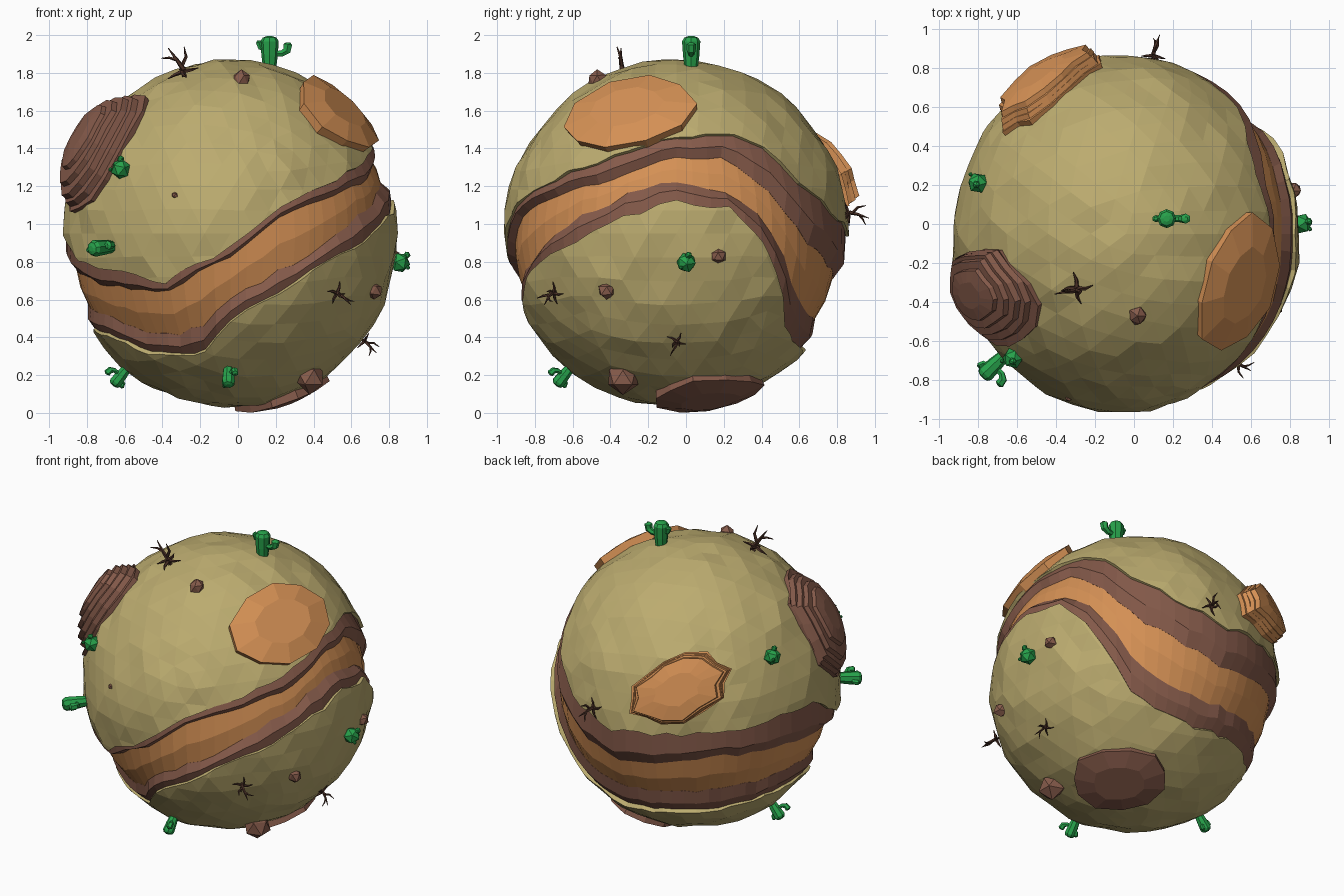
import bpy, bmesh, random
from math import sin, cos, radians, pi
from mathutils import Vector, Matrix

if "Cube" in bpy.data.objects:
    bpy.data.objects.remove(bpy.data.objects["Cube"])

random.seed(7)
C = Vector((-0.04, -0.05, 0.95))      # globe centre
S = Vector((0.885, 0.91, 0.915))      # globe radii


def material(name, rgb):
    m = bpy.data.materials.new(name)
    m.diffuse_color = (*rgb, 1)
    m.use_nodes = True
    m.node_tree.nodes["Principled BSDF"].inputs["Base Color"].default_value = m.diffuse_color
    return m


TAN = material("sand", (0.50, 0.41, 0.16))
BROWN = material("brown_rock", (0.24, 0.105, 0.07))
ORANGE = material("orange_rock", (0.66, 0.28, 0.09))
GREEN = material("cactus_green", (0.02, 0.36, 0.07))
WOOD = material("dry_wood", (0.07, 0.03, 0.02))


def finish(bm, name, mat):
    bmesh.ops.recalc_face_normals(bm, faces=bm.faces)
    me = bpy.data.meshes.new(name)
    bm.to_mesh(me)
    bm.free()
    if mat:
        me.materials.append(mat)
    ob = bpy.data.objects.new(name, me)
    bpy.context.scene.collection.objects.link(ob)
    return ob


def on_globe(d, r=1.0):
    d = d.normalized()
    return C + Vector((d.x * S.x, d.y * S.y, d.z * S.z)) * r


def frame(n):
    n = n.normalized()
    u = Vector((0, 0, 1)).cross(n).normalized()
    return u, n.cross(u), n


def loft(bm, rings, close=False):
    k = len(rings[0])
    pairs = list(zip(rings, rings[1:])) + ([(rings[-1], rings[0])] if close else [])
    for a, b in pairs:
        for i in range(k):
            bm.faces.new((a[i], a[(i + 1) % k], b[(i + 1) % k], b[i]))


# Canyon course: azimuth from front, then latitudes of the upper rim,
# floor top, floor bottom and lower rim
COURSE = [(-90, 5, -12, -26, -34), (-80, -1, -14, -27, -34), (-65, -10, -17, -30, -36),
          (-45, -12, -19, -36, -43), (-25, -17, -21, -39, -46), (-12, -10, -14, -34, -43),
          (0, -5, -8, -24, -31), (15, 7, 3, -15, -22), (30, 15, 11, -7, -13),
          (50, 21, 15, 4, -4), (70, 28, 21, 13, 5), (90, 34, 28, 19, 11),
          (110, 36, 28, 15, 8), (125, 31, 16, 2, -10), (140, 16, -1, -21, -35),
          (160, 5, -11, -31, -42), (180, 0, -16, -32, -43), (225, 3, -10, -29, -40),
          (270, 5, -12, -26, -34)]


def course(az):
    for a, b in zip(COURSE, COURSE[1:]):
        if a[0] <= az <= b[0]:
            t = (az - a[0]) / (b[0] - a[0])
            return [p + (q - p) * t for p, q in zip(a[1:], b[1:])]


STEPS = [(az, [v + random.uniform(-1, 1) for v in course(az)]) for az in range(-90, 270, 6)]


def canyon_ring(name, profile, mat):
    bm = bmesh.new()
    rings = []
    for az, row in STEPS:
        a = radians(az)
        rings.append([bm.verts.new(on_globe(Vector((sin(a) * cos(radians(l)), -cos(a) * cos(radians(l)),
                                                    sin(radians(l)))), r)) for l, r in profile(*row)])
    loft(bm, rings, True)
    return finish(bm, name, mat)


# Globe with the canyon cut out
bm = bmesh.new()
bmesh.ops.create_icosphere(bm, subdivisions=4, radius=1)
for v in bm.verts:
    v.co = on_globe(v.co, 1.005 + random.uniform(-0.012, 0.012))
globe = finish(bm, "globe", TAN)
cutter = canyon_ring("canyon_cutter", lambda a, b, c, d: [(a, 0.8), (a, 1.1), ((a + d) / 2, 1.12), (d, 1.1), (d, 0.8)], None)
cutter.hide_render = True
mod = globe.modifiers.new("canyon", "BOOLEAN")
mod.operation = "DIFFERENCE"
mod.solver = "EXACT"
mod.object = cutter
cut = bpy.data.meshes.new_from_object(globe.evaluated_get(bpy.context.evaluated_depsgraph_get()))
globe.modifiers.clear()
globe.data = cut
bpy.data.objects.remove(cutter)

# Canyon floor and the two ledges
canyon_ring("canyon_floor", lambda a, b, c, d: [(b + 1, 0.78), (b + 1, 0.945), ((b + c) / 2, 0.95),
                                               (c - 1, 0.945), (c - 1, 0.78)], ORANGE)
canyon_ring("upper_ledge", lambda a, b, c, d: [(a + 1, 0.79), (a + 1, 0.985), (a * .4 + b * .6, 0.99),
                                               (b, 0.945), (b, 0.79)], BROWN)
canyon_ring("lower_ledge", lambda a, b, c, d: [(d - 1, 0.79), (d - 1, 0.98), (d * .5 + c * .5, 0.985),
                                               (c, 0.945), (c, 0.79)], BROWN)


def mesa(name, n, half, turn, layers, mat, sides=11, rough=0.08):
    """Stacked slabs hugging the globe: layers are (scale, bottom r, top r, shift u, shift v)."""
    u, v, n = frame(Vector(n))
    rot = radians(turn)
    bm = bmesh.new()
    wob = [1 + random.uniform(-rough, rough) for _ in range(sides)]
    rings = []

    def ring(k, r, su, sv):
        pts = []
        for i in range(sides):
            t = 2 * pi * i / sides
            x, y = half[0] * cos(t) * k * wob[i], half[1] * sin(t) * k * wob[i]
            p = n + u * (x * cos(rot) - y * sin(rot) + su) + v * (x * sin(rot) + y * cos(rot) + sv)
            pts.append(bm.verts.new(on_globe(p, r)))
        return pts

    for k, r0, r1, su, sv in layers:
        wob = [w * (1 + random.uniform(-0.03, 0.03)) for w in wob]
        rings += [ring(k, r0, su, sv), ring(k * 0.95, r1, su, sv)]
    k, r0, r1, su, sv = layers[-1]
    rings.append(ring(k * 0.5, r1 + 0.006, su, sv))
    loft(bm, rings)
    bm.faces.new(rings[-1])
    bm.faces.new(rings[0])
    finish(bm, name, mat)


mesa("orange_plateau", (0.58, -0.25, 0.62), (0.43, 0.31), 14, [(1, 0.9, 1.055, 0, 0)], ORANGE, 10)
mesa("brown_mesa", (-0.67, -0.31, 0.42), (0.33, 0.42), -8,
     [(1, 0.9, 1.03, 0, 0), (0.87, 1.02, 1.055, -0.03, 0), (0.76, 1.05, 1.085, -0.05, 0),
      (0.62, 1.08, 1.11, -0.06, 0.01), (0.45, 1.105, 1.13, -0.06, 0.02)], BROWN, 15, 0.1)
mesa("back_mesa", (-0.38, 0.70, 0.30), (0.40, 0.22), 22,
     [(1, 0.9, 1.03, 0, 0), (0.92, 1.03, 1.055, 0, 0), (0.86, 1.055, 1.08, 0, 0),
      (0.78, 1.08, 1.11, 0, 0)], ORANGE, 15, 0.12)
mesa("bottom_plateau", (0.26, 0.17, -0.84), (0.37, 0.29), 0, [(1, 0.9, 1.045, 0, 0)], BROWN, 11)

# Loose rocks
for i, (p, s) in enumerate([((0.02, -0.47, 1.76), 0.055), ((-0.34, -0.88, 1.15), 0.02), ((0.74, -0.42, 0.65), 0.05),
                            ((0.40, -0.34, 0.18), 0.09), ((0.84, 0.17, 0.83), 0.045)]):
    bm = bmesh.new()
    bmesh.ops.create_icosphere(bm, subdivisions=1, radius=s)
    for v in bm.verts:
        v.co = v.co * random.uniform(0.8, 1.1) + on_globe(Vector(p) - C, 1.005)
    finish(bm, f"rock_{i + 1}", BROWN)


def tube(bm, pts, radii, sides):
    pts = [Vector(p) for p in pts]
    rings = []
    for i, (p, r) in enumerate(zip(pts, radii)):
        d = (pts[min(i + 1, len(pts) - 1)] - pts[max(i - 1, 0)]).normalized()
        q = d.to_track_quat("Z", "Y")
        rings.append([bm.verts.new(p + q @ Vector((r * cos(2 * pi * j / sides), r * sin(2 * pi * j / sides), 0)))
                      for j in range(sides)])
    loft(bm, rings)
    bm.faces.new(rings[0])
    bm.faces.new(rings[-1])


def plant(bm, name, pos, scale, spin, mat):
    """Stand a plant built along z on the globe, pointing outward."""
    d = Vector(pos) - C
    u, v, n = frame(d) if d.normalized().z < 0.95 else (Vector((1, 0, 0)), Vector((0, 1, 0)), Vector((0, 0, 1)))
    m = Matrix((u, v, n)).transposed().to_4x4()
    bm.transform(Matrix.Translation(on_globe(d, 0.99)) @ m @ Matrix.Rotation(radians(spin), 4, "Z") @ Matrix.Scale(scale, 4))
    finish(bm, name, mat)


# Column cacti with arms
for i, (p, s, spin) in enumerate([((0.18, 0.03, 1.85), 1.08, 0), ((-0.70, -0.69, 0.88), 1, 10),
                                  ((-0.58, -0.08, 0.27), 0.8, 70), ((-0.05, -0.60, 0.26), 0.8, 60)]):
    bm = bmesh.new()
    tube(bm, [(0, 0, -0.02), (0, 0, 0.06), (0, 0, 0.13), (0, 0, 0.148), (0, 0, 0.155)],
         [0.03, 0.04, 0.045, 0.034, 0.015], 8)
    tube(bm, [(0.02, 0, 0.07), (0.06, 0, 0.07), (0.085, 0, 0.085), (0.09, 0, 0.115), (0.09, 0, 0.125)],
         [0.015, 0.017, 0.022, 0.024, 0.01], 6)
    tube(bm, [(-0.02, 0, 0.09), (-0.045, 0, 0.10), (-0.052, 0, 0.125), (-0.052, 0, 0.135)],
         [0.012, 0.015, 0.017, 0.008], 6)
    plant(bm, f"column_cactus_{i + 1}", p, s, spin, GREEN)

# Barrel cacti with buds
for i, p in enumerate([(0.86, 0.0, 0.80), (-0.62, -0.67, 1.28), (-0.79, 0.2, 1.38)]):
    bm = bmesh.new()
    for c, r in [((0, 0, 0.035), 0.055), ((0.01, 0.045, 0.065), 0.02), ((-0.03, -0.02, 0.08), 0.012)]:
        bmesh.ops.create_icosphere(bm, subdivisions=1, radius=r, matrix=Matrix.Translation(c))
    plant(bm, f"barrel_cactus_{i + 1}", p, 1, 0, GREEN)

# Dead bushes
for i, (p, s, spin) in enumerate([((-0.30, -0.33, 1.80), 1.15, 20), ((0.10, 0.84, 1.05), 0.9, 80),
                                  ((0.55, -0.71, 0.63), 0.85, 140), ((0.69, -0.05, 0.38), 0.75, 30)]):
    bm = bmesh.new()
    tube(bm, [(0, 0, -0.02), (0.008, 0, 0.04), (-0.01, 0, 0.09), (-0.04, 0.01, 0.15)], [0.02, 0.013, 0.009, 0.002], 5)
    tube(bm, [(0, 0, 0.05), (0.03, 0.02, 0.09), (0.035, 0.02, 0.14)], [0.01, 0.008, 0.002], 5)
    tube(bm, [(-0.01, 0, 0.09), (-0.04, -0.01, 0.11), (-0.07, -0.03, 0.12)], [0.008, 0.006, 0.002], 5)
    for k in range(4):
        a = k * pi / 2 + 0.4
        tube(bm, [(0, 0, 0.03), (0.04 * cos(a), 0.04 * sin(a), 0.025), (0.075 * cos(a + .2), 0.075 * sin(a + .2), 0.02)],
             [0.012, 0.008, 0.002], 5)
    plant(bm, f"dead_bush_{i + 1}", p, s, spin, WOOD)
